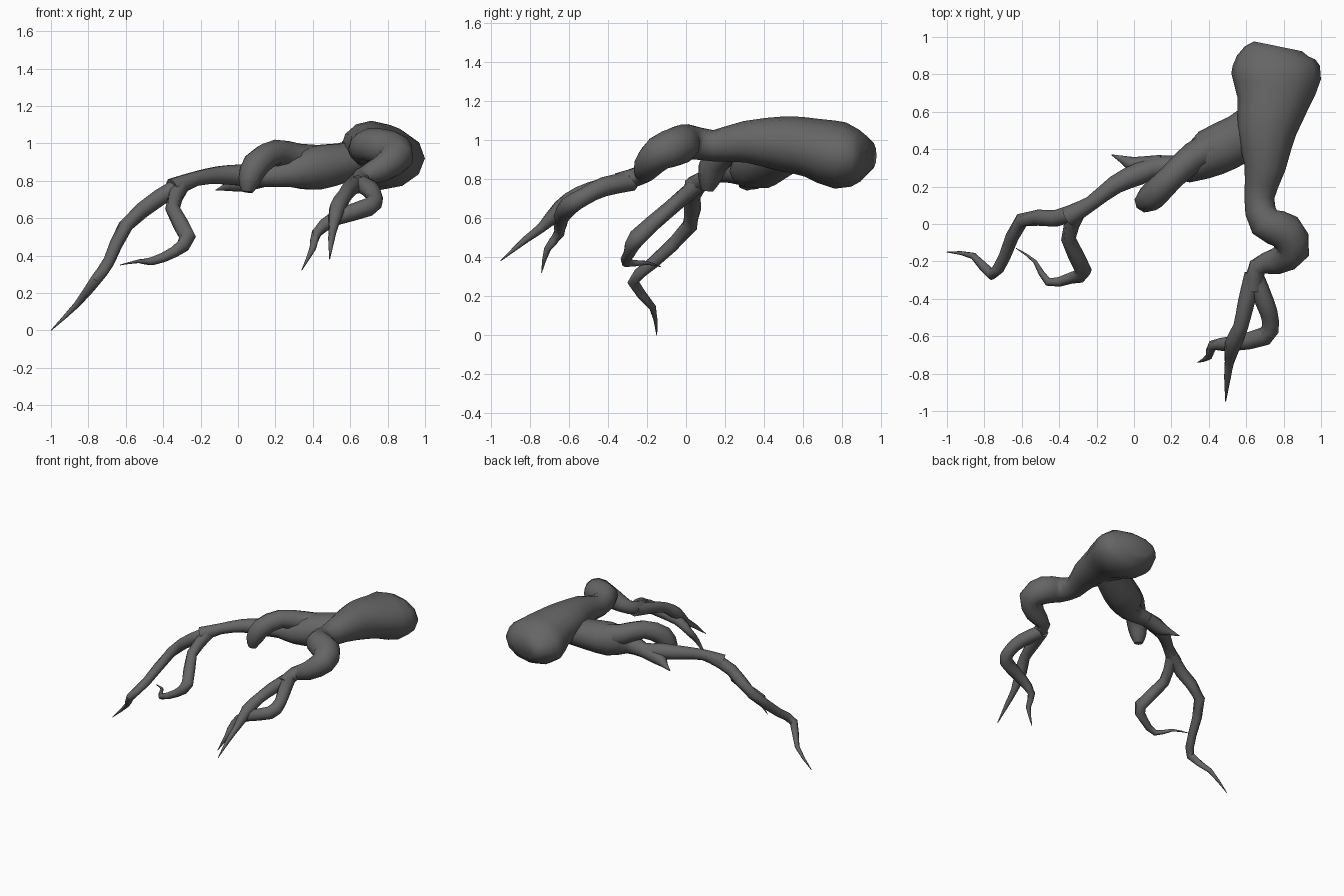
import bpy
import bmesh
import math
from mathutils import Vector

default_cube = bpy.data.objects.get("Cube")
if default_cube:
    bpy.data.objects.remove(default_cube)

# One colour for the whole root
GREY = (0.13, 0.13, 0.13, 1)
bark = bpy.data.materials.new("dark grey bark")
bark.use_nodes = True
bark.diffuse_color = GREY
bark.node_tree.nodes["Principled BSDF"].inputs["Base Color"].default_value = GREY

STEPS = 2
TIP = .002


def smooth_path(path):
    """Resample the path with a spline that passes through every point."""
    points = [Vector(point) for point in path]
    before = points[0] * 2 - points[1]
    after = points[-1] * 2 - points[-2]
    padded = [before] + points + [after]
    result = []
    for a, b, c, d in zip(padded, padded[1:], padded[2:], padded[3:]):
        leave, arrive = (c - a) / 2, (d - b) / 2
        for step in range(STEPS):
            t = step / STEPS
            ease = t * t * (3 - 2 * t)
            result.append(b.lerp(c, ease) + leave * t * (1 - t) ** 2
                          - arrive * t * t * (1 - t))
    result.append(points[-1])
    return result


def root(name, *path, flat=1, sides=8):
    """Tube through (x, y, z, radius) points; flat squashes its first end."""
    knots = smooth_path(path)
    last = len(knots) - 1
    bm = bmesh.new()
    rings = []
    for i, knot in enumerate(knots):
        centre = knot.xyz
        width = max(knot.w, TIP)
        height = width * min(1, flat + i / last)
        along = knots[min(i + 1, last)].xyz - knots[max(i - 1, 0)].xyz
        across = along.cross(Vector((0, 0, 1))).normalized()
        up = across.cross(along).normalized()
        angles = [math.tau * side / sides for side in range(sides)]
        rings.append([bm.verts.new(centre + across * width * math.cos(angle)
                                   + up * height * math.sin(angle))
                      for angle in angles])
    for ring, following in zip(rings, rings[1:]):
        for side in range(sides):
            bm.faces.new((ring[side - 1], ring[side], following[side], following[side - 1]))
    bm.faces.new(rings[0])
    bm.faces.new(rings[-1])
    bmesh.ops.recalc_face_normals(bm, faces=bm.faces)
    mesh = bpy.data.meshes.new(name)
    bm.to_mesh(mesh)
    bm.free()
    mesh.materials.append(bark)
    tube = bpy.data.objects.new(name, mesh)
    bpy.context.collection.objects.link(tube)
    bpy.ops.object.select_all(action='DESELECT')
    tube.select_set(True)
    bpy.context.view_layer.objects.active = tube
    bpy.ops.object.shade_smooth_by_angle(angle=math.radians(60))


# Thick butt running into the winding front root
root("butt_and_front_root",
     (.77, .95, .92, .13), (.76, .89, .92, .21), (.76, .79, .92, .24),
     (.74, .64, .96, .19), (.71, .5, .98, .16), (.7, .3, .99, .11),
     (.67, .14, .97, .08), (.7, .01, .99, .09), (.81, -.04, .97, .1),
     (.85, -.14, .93, .09), (.76, -.2, .86, .07), (.66, -.23, .82, .05),
     (.64, -.35, .78, .05), flat=.55, sides=12)

# Two limbs that part and meet again around a hole
fork = (.64, -.27, .79, .05)
root("front_fork_left", fork, (.6, -.42, .76, .045), (.57, -.55, .72, .04),
     (.53, -.64, .65, .045), (.51, -.74, .55, .025), (.5, -.82, .49, .018),
     (.49, -.95, .38, TIP))
root("front_fork_right", fork, (.7, -.42, .76, .05), (.73, -.52, .71, .045),
     (.7, -.6, .66, .05), (.52, -.64, .6, .04), (.42, -.65, .52, .028),
     (.4, -.71, .44, .018), (.34, -.74, .32, TIP))

# Side root, its knotted strand and its spur
root("side_root", (.74, .58, .96, .13), (.57, .46, .9, .13), (.41, .38, .87, .13),
     (.28, .3, .84, .08), (.15, .31, .82, .055), (.03, .27, .83, .06),
     (-.1, .21, .83, .05), (-.23, .11, .81, .04), (-.35, .04, .76, .055),
     flat=.7, sides=10)
root("knotted_stump", (.45, .42, .9, .09), (.32, .36, .92, .08), (.2, .25, .95, .07),
     (.1, .15, .89, .075), (.06, .12, .8, .06), (.05, .11, .74, .03))
root("small_spur", (.15, .32, .82, .05), (.02, .31, .79, .05), (-.05, .34, .77, .025),
     (-.12, .37, .75, TIP))

# Limbs of the side root
root("side_outer_limb", (-.28, .08, .79, .045), (-.42, .03, .71, .045),
     (-.6, .02, .56, .04), (-.69, -.17, .37, .032), (-.76, -.27, .27, .03),
     (-.86, -.17, .14, .018), (-1, -.15, 0, TIP))
root("side_inner_limb", (-.3, .07, .78, .045), (-.35, -.08, .65, .04),
     (-.27, -.25, .5, .045), (-.34, -.29, .42, .03), (-.46, -.31, .37, .022),
     (-.53, -.2, .37, .01), (-.63, -.13, .35, TIP))
